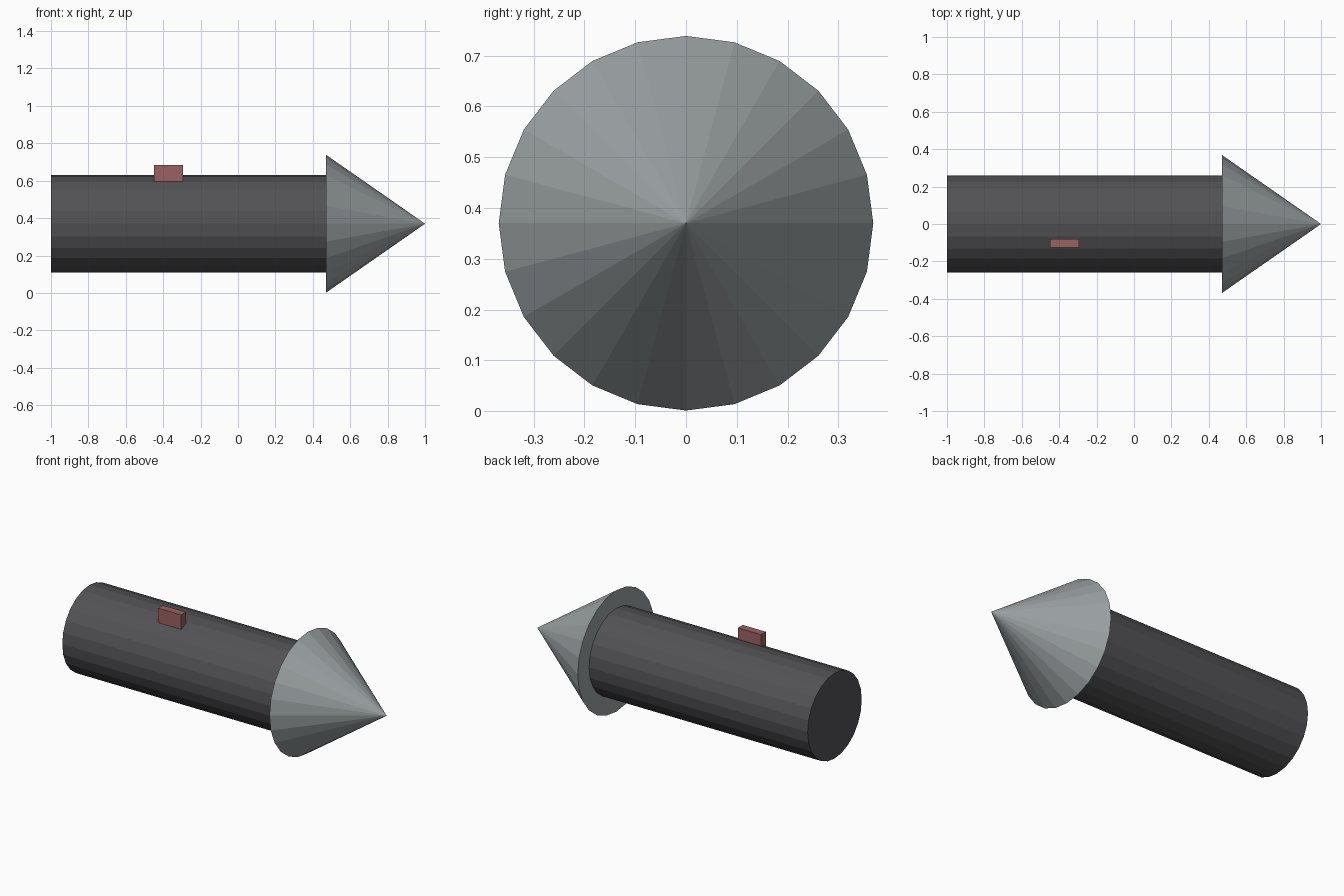
import bpy
from math import pi

if "Cube" in bpy.data.objects:
    bpy.data.objects.remove(bpy.data.objects["Cube"])

AXIS_Z = 0.37   # height of the shared long axis
SIDES = 24


def paint(obj, name, color):
    mat = bpy.data.materials.new(name)
    mat.diffuse_color = (*color, 1)
    mat.use_nodes = True
    mat.node_tree.nodes["Principled BSDF"].inputs["Base Color"].default_value = mat.diffuse_color
    obj.data.materials.append(mat)


def round_part(name, r_back, r_front, x0, x1, color):
    """Flat-faced cylinder or cone lying along x."""
    bpy.ops.mesh.primitive_cone_add(
        vertices=SIDES, radius1=r_back, radius2=r_front, depth=x1 - x0,
        location=((x0 + x1) / 2, 0, AXIS_Z), rotation=(0, pi / 2, 0))
    obj = bpy.context.object
    obj.name = name
    paint(obj, name + "_paint", color)
    return obj


# Long dark body tube
round_part("body_tube", 0.26, 0.26, -1.0, 0.472, (0.085, 0.085, 0.092))

# Wider pointed nose with an overhanging rim
round_part("nose_cone", 0.369, 0.0, 0.47, 1.0, (0.33, 0.36, 0.37))

# Small off-centre block sunk slightly into the top of the tube
bpy.ops.mesh.primitive_cube_add(size=1, location=(-0.371, -0.103, 0.635))
block = bpy.context.object
block.name = "top_block"
block.dimensions = (0.155, 0.046, 0.1)
bpy.ops.object.transform_apply(location=False, rotation=False, scale=True)
paint(block, "block_paint", (0.33, 0.12, 0.12))
